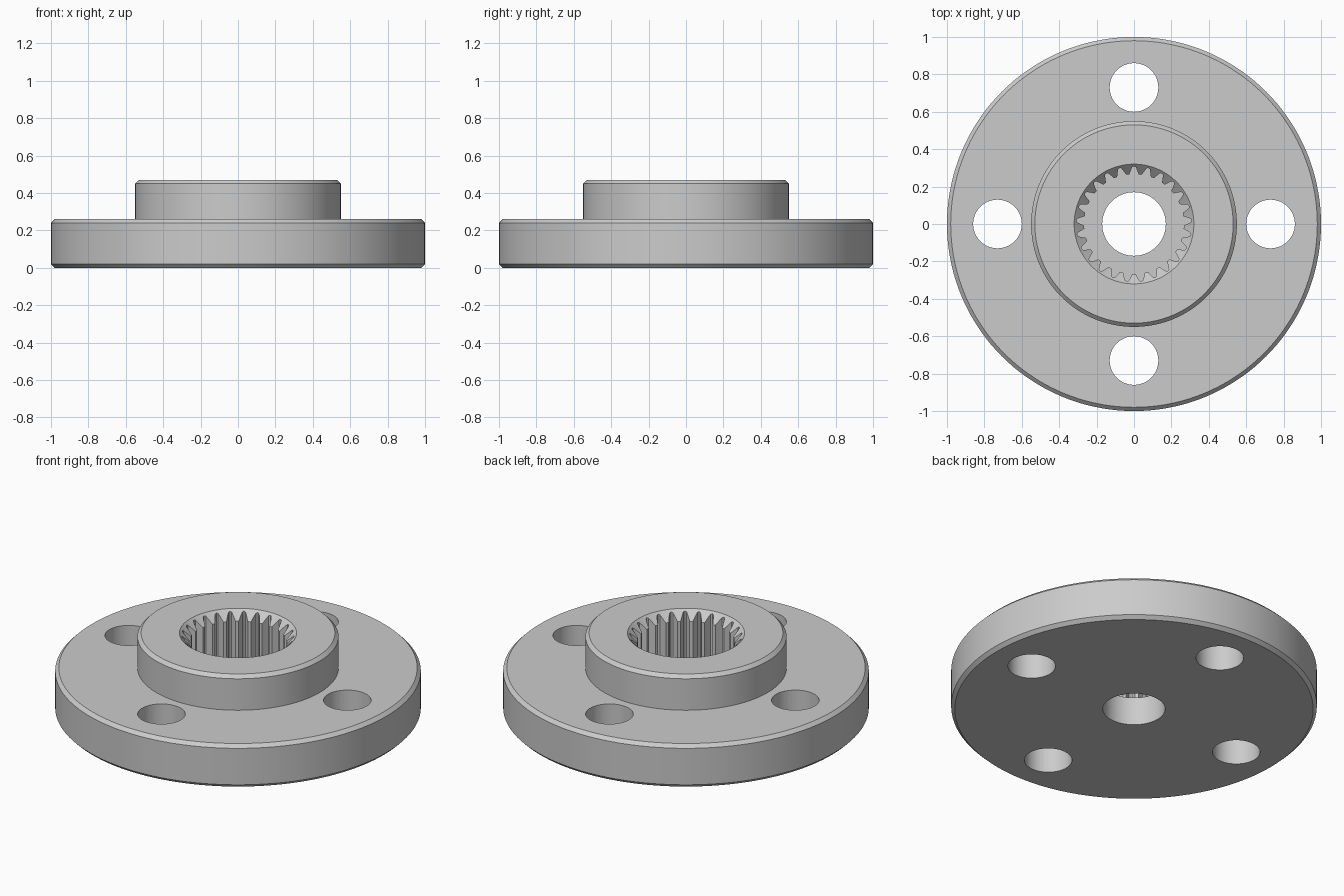
import bpy, bmesh, math

if "Cube" in bpy.data.objects:
    bpy.data.objects.remove(bpy.data.objects["Cube"], do_unlink=True)

grey = bpy.data.materials.new("machined_grey")
grey.use_nodes = True
colour = (0.6, 0.6, 0.6, 1)
grey.diffuse_color = colour
grey.node_tree.nodes["Principled BSDF"].inputs["Base Color"].default_value = colour


def new_object(name, bm):
    bmesh.ops.recalc_face_normals(bm, faces=bm.faces)
    mesh = bpy.data.meshes.new(name)
    bm.to_mesh(mesh)
    bm.free()
    mesh.materials.append(grey)
    obj = bpy.data.objects.new(name, mesh)
    bpy.context.collection.objects.link(obj)
    return obj


def loft(name, rings):
    """Skin closed rings of points and cap both ends."""
    bm = bmesh.new()
    loops = [[bm.verts.new(p) for p in ring] for ring in rings]
    for a, b in zip(loops, loops[1:]):
        for i in range(len(a)):
            j = (i + 1) % len(a)
            bm.faces.new((a[i], a[j], b[j], b[i]))
    bm.faces.new(loops[0])
    bm.faces.new(loops[-1])
    return new_object(name, bm)


def turned(name, profile, steps=144, x=0, y=0):
    """Round solid from (radius, height) pairs."""
    turn = [2 * math.pi * i / steps for i in range(steps)]
    return loft(name, [[(x + r * math.cos(a), y + r * math.sin(a), z) for a in turn]
                       for r, z in profile])


# Flange and raised boss, with chamfered rims
hub = turned("flanged_hub", [(0.98, 0), (1, 0.02), (1, 0.24), (0.98, 0.26), (0.55, 0.26),
                             (0.55, 0.45), (0.53, 0.47)])

# Through bore, bolt holes and the chamfer of the splined socket
cutters = [turned("bore_cutter", [(0.17, -0.1), (0.17, 0.3)], 72),
           turned("chamfer_cutter", [(0.22, 0.37), (0.37, 0.52)])]
for k in range(4):
    a = k * math.pi / 2
    cutters.append(turned("bolt_hole_cutter", [(0.13, -0.1), (0.13, 0.4)], 64,
                          0.73 * math.cos(a), 0.73 * math.sin(a)))

# Splined socket, with one groove pointing to the back
teeth = 25
groove = [(-0.37, 0.267), (-0.22, 0.29), (-0.12, 0.305), (0, 0.309),
          (0.12, 0.305), (0.22, 0.29), (0.37, 0.267)]
outline = [(r, math.pi / 2 + 2 * math.pi * (k + f) / teeth)
           for k in range(teeth) for f, r in groove]
cutters.append(loft("spline_cutter", [[(r * math.cos(a), r * math.sin(a), z) for r, a in outline]
                                      for z in (0.17, 0.6)]))

# Apply the cuts
bpy.context.view_layer.objects.active = hub
for cutter in cutters:
    cutter.hide_render = True
    mod = hub.modifiers.new("cut", "BOOLEAN")
    mod.operation = "DIFFERENCE"
    mod.solver = "EXACT"
    mod.object = cutter
    bpy.ops.object.modifier_apply(modifier=mod.name)
for cutter in cutters:
    bpy.data.objects.remove(cutter, do_unlink=True)

bpy.ops.object.select_all(action="DESELECT")
hub.select_set(True)
bpy.ops.object.shade_smooth_by_angle(angle=math.radians(25))
